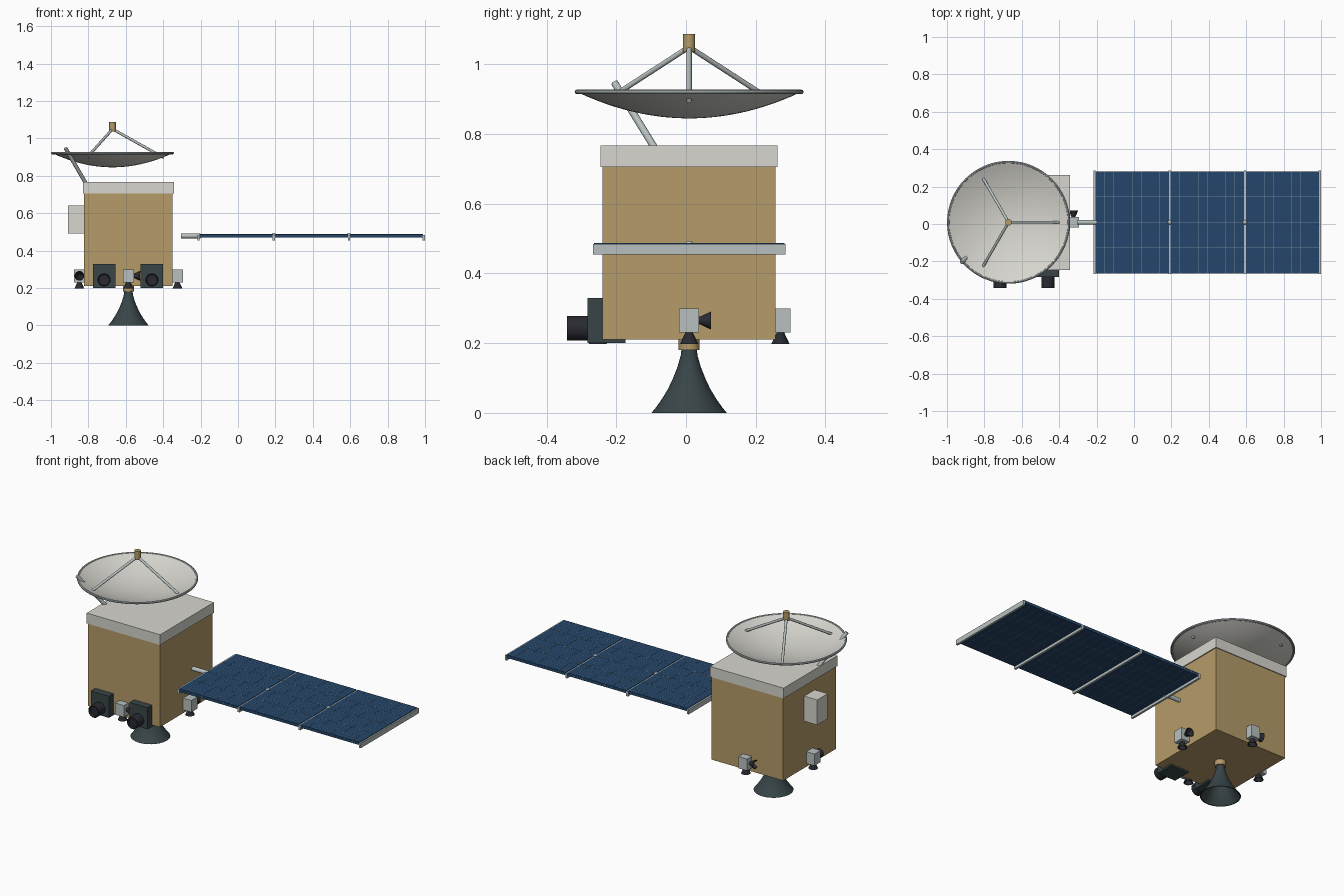
import bpy, bmesh
from math import radians, sin, cos, pi
from mathutils import Vector, Matrix

if "Cube" in bpy.data.objects:
    bpy.data.objects.remove(bpy.data.objects["Cube"])

CX, CY = -0.586, 0.009      # bus axis
DX = -0.671                 # dish axis


def material(name, color):
    m = bpy.data.materials.new(name)
    m.diffuse_color = (*color, 1)
    m.use_nodes = True
    m.node_tree.nodes["Principled BSDF"].inputs["Base Color"].default_value = m.diffuse_color
    return m


GOLD = material("gold_foil", (0.46, 0.33, 0.14))
WHITE = material("white_paint", (0.68, 0.67, 0.62))
METAL = material("light_metal", (0.48, 0.53, 0.53))
DARK = material("dark_metal", (0.04, 0.06, 0.065))
BLACK = material("black", (0.022, 0.024, 0.032))
BLUE = material("solar_blue", (0.018, 0.062, 0.145))
LINE = material("cell_line", (0.16, 0.23, 0.30))


def finish(name, bm, mat, smooth=False):
    bmesh.ops.recalc_face_normals(bm, faces=bm.faces[:])
    me = bpy.data.meshes.new(name)
    bm.to_mesh(me)
    bm.free()
    ob = bpy.data.objects.new(name, me)
    bpy.context.collection.objects.link(ob)
    me.materials.append(mat)
    if smooth:
        bpy.ops.object.select_all(action='DESELECT')
        ob.select_set(True)
        bpy.context.view_layer.objects.active = ob
        bpy.ops.object.shade_smooth_by_angle(angle=radians(35))
    return ob


def add_box(bm, lo, hi):
    lo, hi = Vector(lo), Vector(hi)
    m = Matrix.Translation((lo + hi) / 2) @ Matrix.Diagonal((*(hi - lo), 1))
    bmesh.ops.create_cube(bm, size=1, matrix=m)


def box(name, lo, hi, mat, turn=None):
    bm = bmesh.new()
    add_box(bm, lo, hi)
    if turn:
        bm.transform(turn)
    return finish(name, bm, mat)


def lathe(name, profile, loc, mat, axis=(0, 0, 1), seg=32, turn=None):
    """Revolve (radius, height) points about an axis through loc."""
    bm = bmesh.new()
    vs = [bm.verts.new((r, 0, h)) for r, h in profile]
    es = [bm.edges.new(p) for p in zip(vs, vs[1:])]
    bmesh.ops.spin(bm, geom=vs + es, cent=(0, 0, 0), axis=(0, 0, 1),
                   angle=2 * pi, steps=seg, use_duplicate=False)
    bmesh.ops.remove_doubles(bm, verts=bm.verts[:], dist=1e-5)
    rot = Vector((0, 0, 1)).rotation_difference(Vector(axis)).to_matrix().to_4x4()
    bm.transform((turn or Matrix()) @ Matrix.Translation(loc) @ rot)
    return finish(name, bm, mat, True)


def rod(name, a, b, r, mat, seg=16):
    d = Vector(b) - Vector(a)
    return lathe(name, [(0, 0), (r, 0), (r, d.length), (0, d.length)], a, mat, d, seg)


# Bus body, top deck and side equipment box
box("body", (-0.823, -0.24, 0.21), (-0.349, 0.257, 0.706), GOLD)
box("top_deck", (-0.829, -0.246, 0.705), (-0.343, 0.262, 0.767), WHITE)
box("side_box", (-0.909, -0.041, 0.49), (-0.82, 0.058, 0.64), WHITE)

# Main engine: collar and hollow flared bell
rod("engine_collar", (CX, CY, 0.18), (CX, CY, 0.215), 0.03, GOLD, 32)
bell = [(0.022, 0.184), (0.024, 0.165), (0.034, 0.13), (0.046, 0.1),
        (0.06, 0.07), (0.078, 0.04), (0.095, 0.016), (0.108, 0.0)]
inner = [(r - 0.005, h) for r, h in reversed(bell)]
lathe("engine_bell", bell + inner + [(0, 0.184)], (CX, CY, 0), DARK, seg=48)

# Dish antenna: parabolic shell and rolled rim
N, R = 12, 0.322
curve = [(R * i / N, 0.076 * (i / N) ** 2) for i in range(N + 1)]
shell = curve + [(r, h + 0.005) for r, h in reversed(curve)]
lathe("dish", shell, (DX, CY, 0.845), WHITE, seg=64)
rim = [(R + 0.0065 * cos(a), 0.0065 * sin(a)) for a in
       [2 * pi * i / 8 for i in range(9)]]
lathe("dish_rim", rim, (DX, CY, 0.921), METAL, seg=64)

# Feed horn, its tripod and the dish support strut
rod("dish_feed", (DX, CY, 1.036), (DX, CY, 1.087), 0.0175, GOLD, 24)
for i in range(3):
    a = 2 * pi * i / 3
    rod(f"feed_strut_{i}", (DX + 0.275 * cos(a), CY + 0.275 * sin(a), 0.896),
        (DX + 0.005 * cos(a), CY + 0.005 * sin(a), 1.047), 0.0075, METAL)
rod("dish_support", (-0.812, -0.088, 0.757), (-0.922, -0.205, 0.947), 0.0105, METAL)

# Front cameras
for i, x in enumerate((-0.716, -0.46)):
    box(f"camera_{i}", (x - 0.06, -0.283, 0.2), (x + 0.06, -0.174, 0.329), DARK)
    lens = [(0, -0.02), (0.035, -0.02), (0.035, 0.059), (0.03, 0.059), (0.028, 0.045), (0, 0.045)]
    lathe(f"camera_lens_{i}", lens, (x, -0.283, 0.243), BLACK, (0, -1, 0), 32)

# Attitude thrusters: one block with two nozzles on each side
nozzle = [(0.011, -0.004), (0.011, 0.004), (0.026, 0.036), (0.022, 0.036), (0.008, 0.006), (0, 0.006)]
for i in range(4):
    t = Matrix.Translation((CX, CY, 0)) @ Matrix.Rotation(i * pi / 2, 4, 'Z')
    box(f"thruster_block_{i}", (0.233, -0.029, 0.23), (0.291, 0.029, 0.3), METAL, t)
    lathe(f"thruster_down_{i}", nozzle, (0.262, 0, 0.234), BLACK, (0, 0, -1), 24, t)
    lathe(f"thruster_side_{i}", nozzle, (0.262, 0.027, 0.265), BLACK, (0, 1, 0), 24, t)

# Solar wing: boom, three panels with cell lines, cross bars and hinges
X0, PITCH, HALF = -0.211, 0.402, 0.273
rod("wing_boom", (-0.305, CY, 0.478), (-0.2, CY, 0.478), 0.0125, METAL, 24)
for i in range(3):
    a, b = X0 + i * PITCH + 0.005, X0 + (i + 1) * PITCH - 0.005
    box(f"solar_panel_{i}", (a, CY - HALF, 0.47), (b, CY + HALF, 0.487), BLUE)
    bm = bmesh.new()
    for k in range(1, 8):
        x = a + (b - a) * k / 8
        add_box(bm, (x - 0.001, CY - HALF, 0.4695), (x + 0.001, CY + HALF, 0.4878))
    for k in range(1, 4):
        y = CY - HALF + 2 * HALF * k / 4
        add_box(bm, (a, y - 0.001, 0.4695), (b, y + 0.001, 0.4878))
    finish(f"cell_lines_{i}", bm, LINE)
for i in range(4):
    x = X0 + i * PITCH - (0.002 if i == 3 else 0)
    box(f"cross_bar_{i}", (x - 0.006, CY - 0.276, 0.455), (x + 0.006, CY + 0.276, 0.484), METAL)
    if i in (1, 2):
        ball = [(0.012 * sin(pi * k / 8), -0.012 * cos(pi * k / 8)) for k in range(9)]
        lathe(f"hinge_{i}", ball, (x, CY, 0.482), METAL, seg=16)
